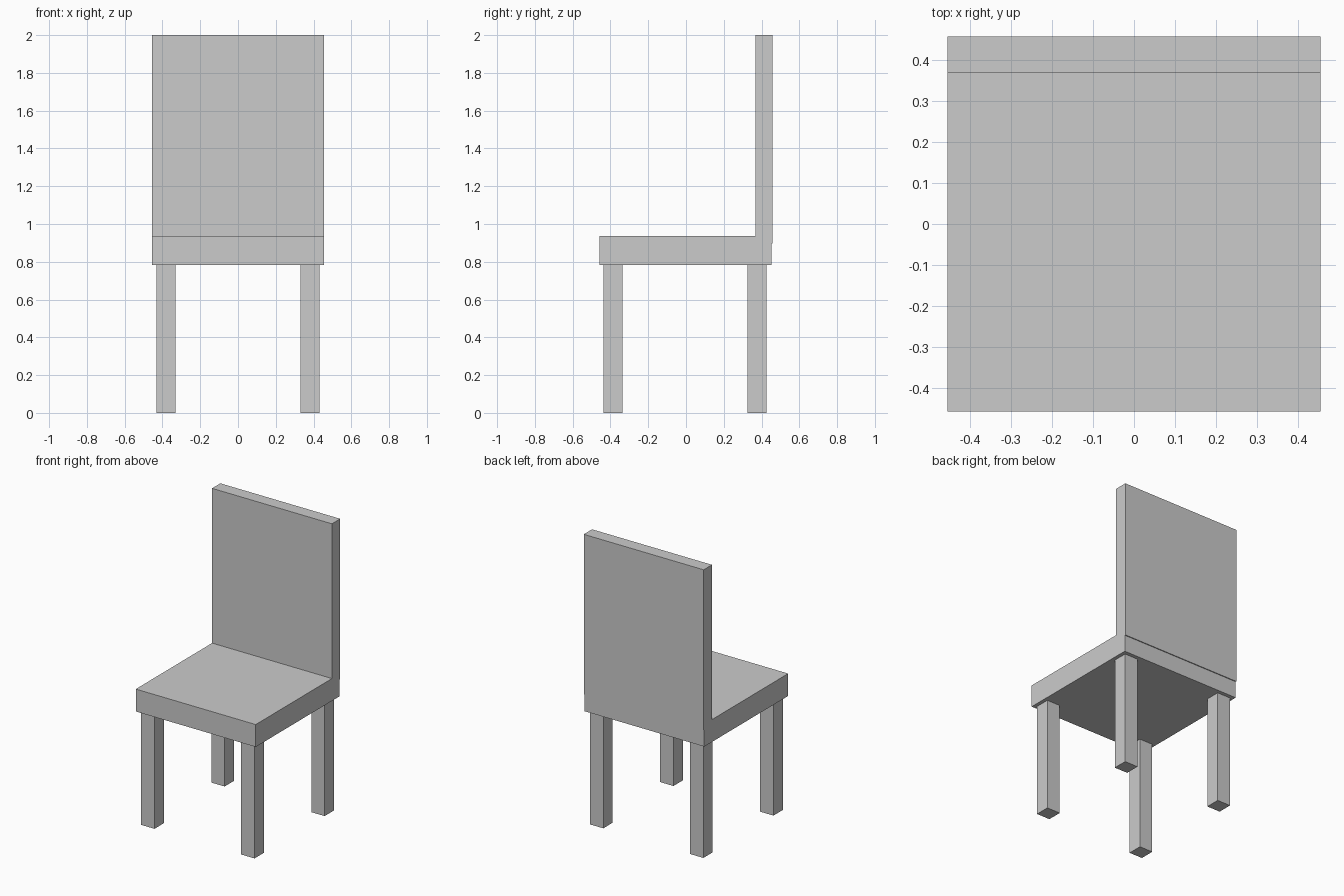
import bpy

if "Cube" in bpy.data.objects:
    bpy.data.objects.remove(bpy.data.objects["Cube"])


def box(name, x, y, z):
    """Axis-aligned box from (min, max) ranges."""
    ranges = (x, y, z)
    bpy.ops.mesh.primitive_cube_add(size=1, location=[(a + b) / 2 for a, b in ranges])
    obj = bpy.context.object
    obj.name = name
    obj.scale = [b - a for a, b in ranges]
    bpy.ops.object.transform_apply(location=False, rotation=False, scale=True)
    return obj


# Seat slab
box("seat", (-0.456, 0.456), (-0.459, 0.453), (0.782, 0.936))

# Backrest, sunk slightly into the seat and a hair proud of its rear edge
box("backrest", (-0.456, 0.456), (0.369, 0.459), (0.898, 2.0))

# Four square legs
for row, y in (("front", (-0.436, -0.335)), ("back", (0.326, 0.427))):
    for side, x in (("left", (-0.431, -0.33)), ("right", (0.33, 0.431))):
        box(f"{row}_{side}_leg", x, y, (0.0, 0.784))
